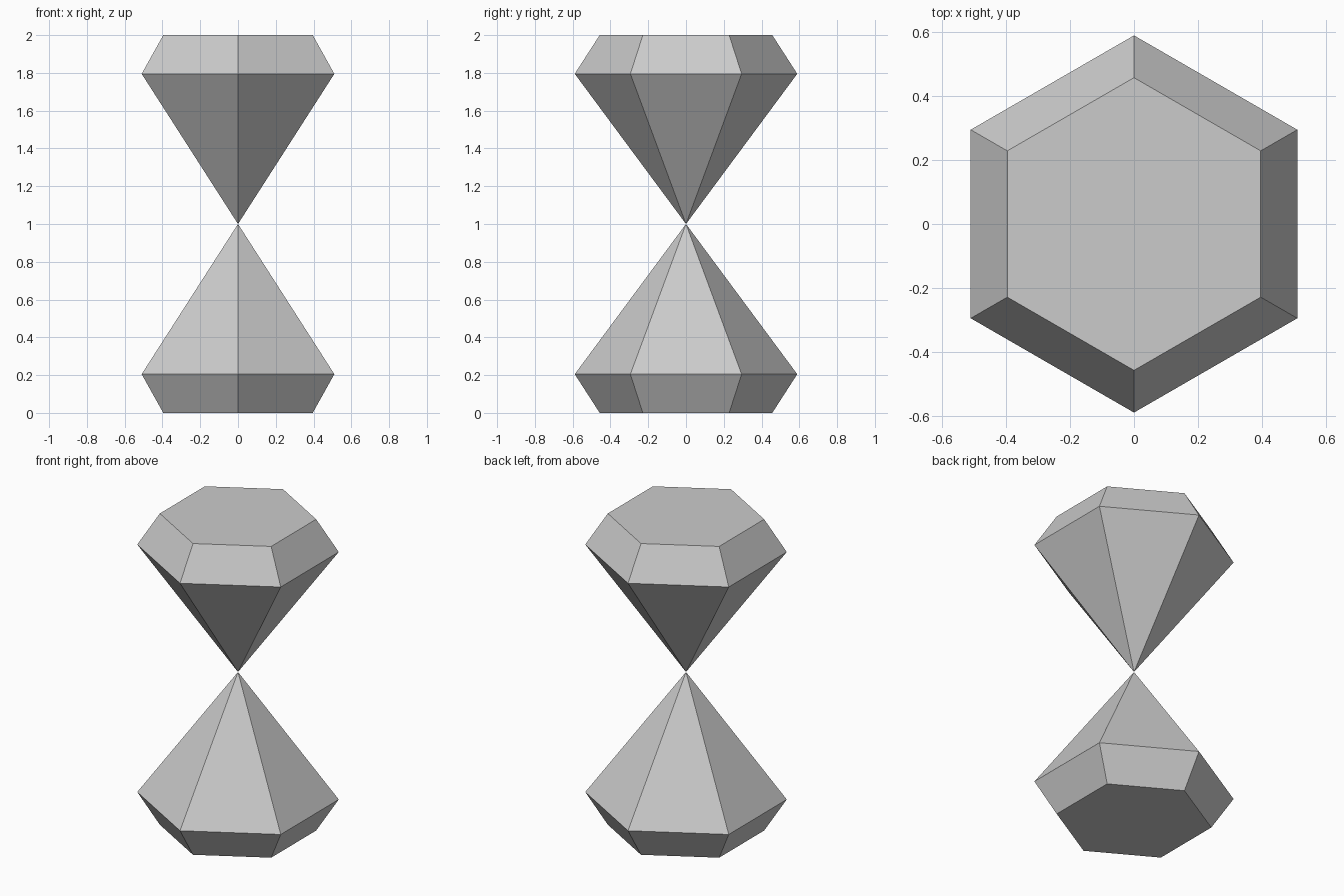
import bpy, bmesh
from math import sin, cos, pi

if "Cube" in bpy.data.objects:
    bpy.data.objects.remove(bpy.data.objects["Cube"])

SIDES = 6
RIM_R, FLAT_R = 0.589, 0.457
RIM_Z, TIP_Z = 0.205, 1.0


def ring(bm, radius, z):
    # hexagon with corners on the y axis
    return [bm.verts.new((radius * cos(pi / 2 + 2 * pi * i / SIDES),
                          radius * sin(pi / 2 + 2 * pi * i / SIDES), z))
            for i in range(SIDES)]


def gem(name, flip):
    # flat end, bevelled band, and a cone of facets meeting at the centre
    z = (lambda h: 2 - h) if flip else (lambda h: h)
    bm = bmesh.new()
    flat = ring(bm, FLAT_R, z(0))
    rim = ring(bm, RIM_R, z(RIM_Z))
    tip = bm.verts.new((0, 0, z(TIP_Z)))
    bm.faces.new(flat)
    for i in range(SIDES):
        j = (i + 1) % SIDES
        bm.faces.new((flat[i], flat[j], rim[j], rim[i]))
        bm.faces.new((rim[i], rim[j], tip))
    bmesh.ops.recalc_face_normals(bm, faces=bm.faces)
    mesh = bpy.data.meshes.new(name)
    bm.to_mesh(mesh)
    bm.free()
    bpy.context.collection.objects.link(bpy.data.objects.new(name, mesh))


gem("lower_gem", False)
gem("upper_gem", True)
